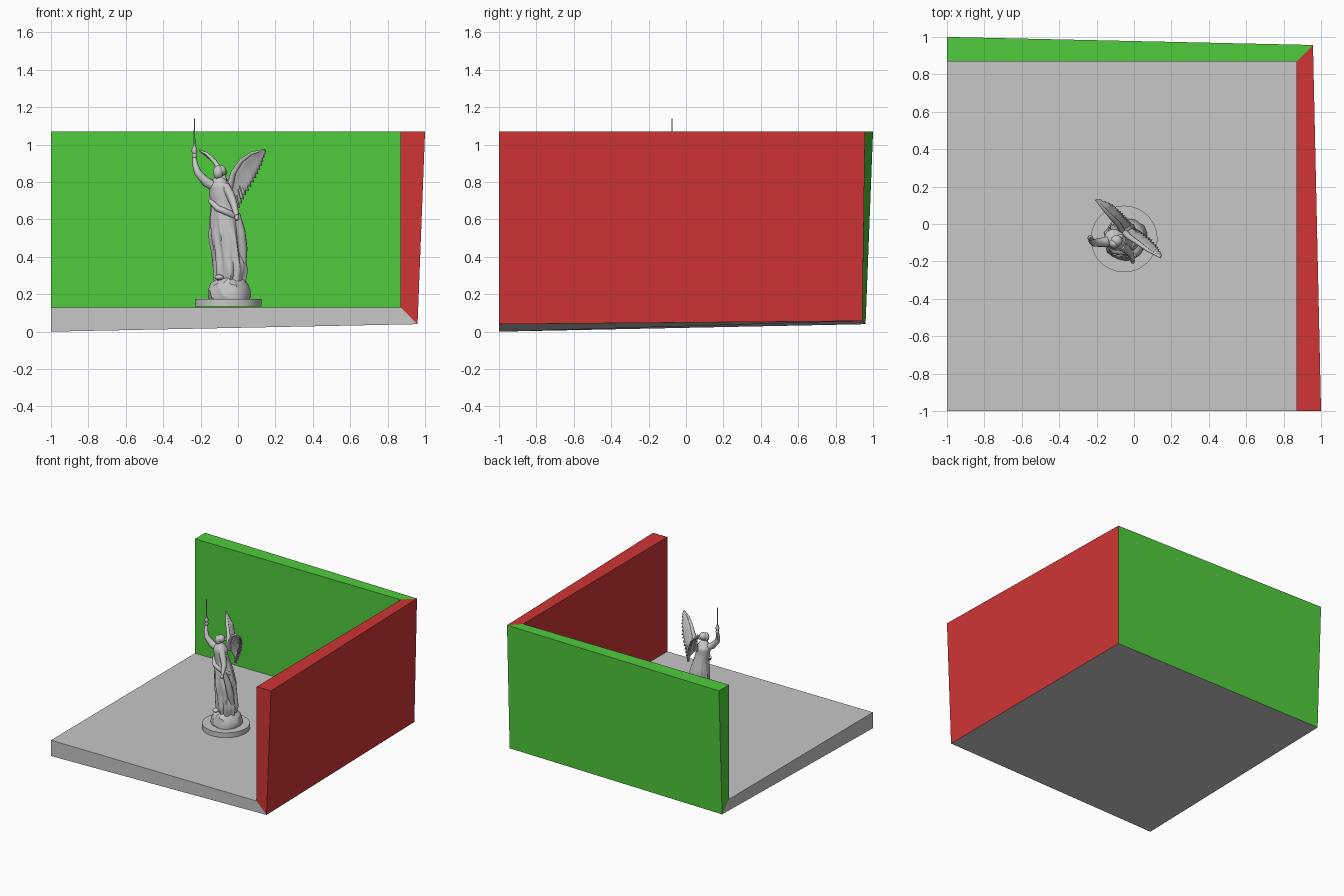
import bpy
import bmesh
import math
import random
from mathutils import Vector

random.seed(4)
default_cube = bpy.data.objects.get("Cube")
if default_cube:
    bpy.data.objects.remove(default_cube, do_unlink=True)


def make_material(name, colour):
    material = bpy.data.materials.new(name)
    material.use_nodes = True
    rgba = (*colour, 1.0)
    material.diffuse_color = rgba
    material.node_tree.nodes["Principled BSDF"].inputs["Base Color"].default_value = rgba
    return material


GREY = make_material("stone grey", (0.57, 0.57, 0.57))
GREEN = make_material("wall green", (0.08, 0.6, 0.045))
RED = make_material("wall red", (0.63, 0.035, 0.035))


def finish(name, bm, material, smooth_angle=None):
    """Turn a bmesh into a named object with one material."""
    bmesh.ops.recalc_face_normals(bm, faces=bm.faces[:])
    mesh = bpy.data.meshes.new(name)
    bm.to_mesh(mesh)
    bm.free()
    mesh.materials.append(material)
    obj = bpy.data.objects.new(name, mesh)
    bpy.context.collection.objects.link(obj)
    if smooth_angle:
        bpy.ops.object.select_all(action="DESELECT")
        obj.select_set(True)
        bpy.context.view_layer.objects.active = obj
        bpy.ops.object.shade_smooth_by_angle(angle=math.radians(smooth_angle))
    return obj


def loft(bm, rings):
    """Skin a list of closed rings and cap both ends."""
    loops = [[bm.verts.new(p) for p in ring] for ring in rings]
    count = len(loops[0])
    for low, high in zip(loops, loops[1:]):
        for i in range(count):
            j = (i + 1) % count
            bm.faces.new((low[i], low[j], high[j], high[i]))
    bm.faces.new(loops[0])
    bm.faces.new(loops[-1])


def slab(name, inner, outer, material):
    bm = bmesh.new()
    loft(bm, [inner, outer])
    finish(name, bm, material)


def tube(name, path, radii, sides=10):
    """Round limb through a path with a radius at each point."""
    bm = bmesh.new()
    points = [Vector(p) for p in path]
    rings = []
    for i, p in enumerate(points):
        along = points[min(i + 1, len(points) - 1)] - points[max(i - 1, 0)]
        u = along.orthogonal().normalized() if i == 0 else (u - along * u.dot(along) / along.length_squared).normalized()
        v = along.normalized().cross(u)
        turns = [math.tau * k / sides for k in range(sides)]
        rings.append([p + radii[i] * (u * math.cos(t) + v * math.sin(t)) for t in turns])
    loft(bm, rings)
    return finish(name, bm, GREY, 50)


def ball(name, centre, size, roughness=0.0, floor=None):
    bm = bmesh.new()
    bmesh.ops.create_icosphere(bm, subdivisions=3, radius=1)
    for vert in bm.verts:
        jitter = 1 + random.uniform(-roughness, roughness)
        vert.co = Vector(centre) + Vector(c * s * jitter for c, s in zip(vert.co, size))
        if floor is not None:
            vert.co.z = max(vert.co.z, floor)
    return finish(name, bm, GREY, 25 if roughness else 60)


# Room corner: three mitred slabs with slightly tapered outer faces
IN, LOW, TOP = 0.87, 0.13, 1.07
corner_in, corner_out = (IN, IN, LOW), (0.943, 0.943, 0.057)
front_in, front_out = (IN, -1, LOW), (0.96, -1, 0.04)
side_in, side_out = (-1, IN, LOW), (-1, 0.96, 0.04)
top_in, top_out = (IN, IN, TOP), (0.957, 0.957, TOP)
slab("floor", [(-1, -1, LOW), front_in, corner_in, side_in],
     [(-1, -1, 0), front_out, corner_out, side_out], GREY)
slab("back_wall", [side_in, corner_in, top_in, (-1, IN, TOP)],
     [side_out, corner_out, top_out, (-1, 1, TOP)], GREEN)
slab("side_wall", [front_in, corner_in, top_in, (IN, -1, TOP)],
     [front_out, corner_out, top_out, (1, -1, TOP)], RED)

# Round plinth and rocky mound
CX, CY = -0.053, -0.08


def circle(radius, z, sides=64):
    return [(CX + radius * math.cos(math.tau * i / sides),
             CY + radius * math.sin(math.tau * i / sides), z) for i in range(sides)]


bm = bmesh.new()
loft(bm, [circle(0.178, LOW + 0.005), circle(0.178, 0.175)])
finish("plinth", bm, GREY, 30)
ball("rock_mound", (-0.045, CY, 0.19), (0.115, 0.115, 0.125), 0.06, 0.17)

# Draped figure: rings of height, centre x, centre y and radius, with folds
FACING = math.atan2(-0.75, -0.66)
profile = [
    (0.27, -0.045, -0.08, 0.085), (0.33, -0.042, -0.08, 0.094),
    (0.42, -0.05, -0.08, 0.09), (0.50, -0.06, -0.08, 0.093),
    (0.60, -0.073, -0.08, 0.082), (0.68, -0.085, -0.08, 0.065),
    (0.73, -0.095, -0.085, 0.062), (0.78, -0.1, -0.085, 0.062),
    (0.81, -0.1, -0.09, 0.04), (0.83, -0.102, -0.095, 0.019),
]


def robe_ring(z, cx, cy, radius, sides=56):
    depth = 0.12 * max(0.0, min(1.0, (0.72 - z) / 0.2))
    ring = []
    for i in range(sides):
        t = math.tau * i / sides
        fold = 1 + depth * (0.6 * math.sin(9 * t + 9 * z) + 0.4 * math.sin(14 * t - 6 * z))
        front, side = 0.85 * radius * fold * math.cos(t), radius * fold * math.sin(t)
        ring.append((cx + front * math.cos(FACING) - side * math.sin(FACING),
                     cy + front * math.sin(FACING) + side * math.cos(FACING), z))
    return ring


steps = []
for a, b in zip(profile, profile[1:]):
    for k in range(3):
        steps.append([p + (q - p) * k / 3 for p, q in zip(a, b)])
steps.append(profile[-1])
bm = bmesh.new()
loft(bm, [robe_ring(*step) for step in steps])
finish("robe", bm, GREY, 60)

# Sash and hanging cloth
tube("sash", [(-0.15, -0.1, 0.7), (-0.11, -0.145, 0.66), (-0.04, -0.15, 0.63), (0.0, -0.1, 0.6)],
     [0.012, 0.017, 0.017, 0.012])
tube("hanging_cloth", [(-0.005, -0.17, 0.63), (0.015, -0.15, 0.54), (0.025, -0.13, 0.44), (0.03, -0.11, 0.34)],
     [0.016, 0.024, 0.026, 0.012])

# Head with hair
ball("head", (-0.106, -0.104, 0.852), (0.027, 0.027, 0.037))
ball("hair", (-0.093, -0.09, 0.86), (0.031, 0.031, 0.031))
ball("hair_knot", (-0.073, -0.07, 0.853), (0.016, 0.016, 0.016))

# Raised arm, lowered arm and the foot
tube("raised_arm", [(-0.12, -0.09, 0.775), (-0.17, -0.098, 0.8), (-0.215, -0.1, 0.85),
                    (-0.228, -0.09, 0.89), (-0.233, -0.076, 0.93)],
     [0.028, 0.026, 0.02, 0.016, 0.011])
ball("raised_hand", (-0.233, -0.075, 0.94), (0.014, 0.014, 0.017))
tube("lowered_arm", [(-0.07, -0.115, 0.78), (-0.04, -0.135, 0.73), (-0.022, -0.15, 0.68),
                     (-0.012, -0.18, 0.64), (-0.008, -0.195, 0.62)],
     [0.026, 0.024, 0.02, 0.015, 0.01])
ball("lowered_hand", (-0.006, -0.2, 0.61), (0.012, 0.012, 0.016))
ball("foot", (-0.1, -0.14, 0.29), (0.025, 0.03, 0.015))

# Torch with a long spike
hx, hy = -0.233, -0.075
tube("torch", [(hx, hy, z) for z in (0.88, 0.95, 0.965, 0.975, 1.0, 1.14)],
     [0.005, 0.008, 0.016, 0.014, 0.005, 0.0025], 8)


# Wings: leading and trailing edges joined by ridged feathers
def wing(name, lead, trail, feathers=14):
    def sample(points, t):
        f = t * (len(points) - 1)
        i = min(int(f), len(points) - 2)
        return Vector(points[i]).lerp(Vector(points[i + 1]), f - i)

    bm = bmesh.new()
    rows = []
    for k in range(feathers * 2 + 1):
        t = k / (feathers * 2)
        start, end = sample(lead, t), sample(trail, t)
        reach = 1.0 if k % 2 else 0.86
        bulge = Vector((0.012, 0.014, 0.0)) * (1 - t)
        ridge = Vector((0.003, 0.003, 0.0)) * (k % 2)
        rows.append([bm.verts.new(start.lerp(end, reach * s) + bulge * math.sin(math.pi * s) + ridge * s)
                     for s in (0, 0.2, 0.5, 0.75, 1)])
    for a, b in zip(rows, rows[1:]):
        for i in range(len(a) - 1):
            bm.faces.new((a[i], a[i + 1], b[i + 1], b[i]))
    obj = finish(name, bm, GREY, 40)
    thick = obj.modifiers.new("thickness", "SOLIDIFY")
    thick.thickness = 0.01
    thick.offset = 0
    tube(name + "_front_edge", lead, [0.018, 0.015, 0.012, 0.009, 0.004], 8)


wing("left_wing",
     [(-0.045, -0.05, 0.77), (-0.025, -0.07, 0.85), (0.02, -0.1, 0.915), (0.075, -0.14, 0.955), (0.143, -0.18, 0.973)],
     [(0.0, -0.03, 0.65), (0.04, -0.05, 0.73), (0.088, -0.085, 0.81), (0.125, -0.13, 0.89), (0.146, -0.175, 0.96)])
wing("right_wing",
     [(-0.065, -0.035, 0.76), (-0.085, 0.0, 0.85), (-0.125, 0.04, 0.91), (-0.165, 0.085, 0.95), (-0.205, 0.13, 0.97)],
     [(-0.01, -0.01, 0.65), (-0.035, 0.02, 0.73), (-0.07, 0.06, 0.81), (-0.115, 0.1, 0.89), (-0.19, 0.13, 0.955)])
